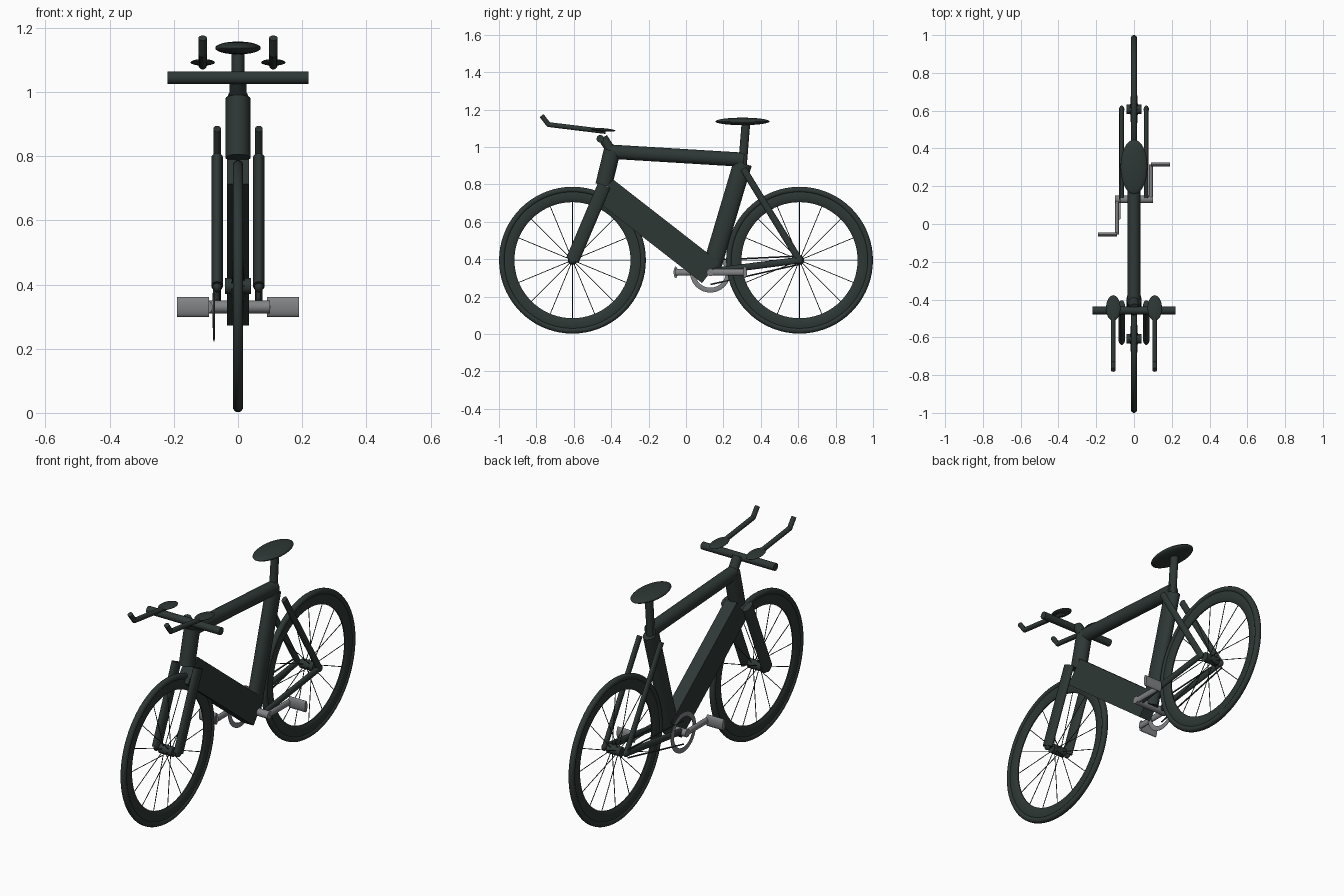
import bpy, bmesh, math
from mathutils import Vector, Matrix

cube = bpy.data.objects.get("Cube")
if cube:
    bpy.data.objects.remove(cube, do_unlink=True)


def material(name, rgb):
    m = bpy.data.materials.new(name)
    m.use_nodes = True
    m.diffuse_color = (*rgb, 1)
    m.node_tree.nodes["Principled BSDF"].inputs["Base Color"].default_value = (*rgb, 1)
    return m


DARK = material("dark green grey", (0.027, 0.039, 0.036))
GREY = material("mid grey", (0.22, 0.225, 0.235))


def finish(name, bm, mat, matrix=Matrix()):
    mesh = bpy.data.meshes.new(name)
    bmesh.ops.recalc_face_normals(bm, faces=bm.faces)
    bm.to_mesh(mesh)
    bm.free()
    mesh.materials.append(mat)
    ob = bpy.data.objects.new(name, mesh)
    bpy.context.collection.objects.link(ob)
    ob.matrix_world = matrix
    bpy.ops.object.select_all(action='DESELECT')
    ob.select_set(True)
    bpy.context.view_layer.objects.active = ob
    bpy.ops.object.shade_smooth_by_angle(angle=math.radians(40))
    return ob


def frame(a, b):
    """Matrix at the middle of a-b: local z along it, local x near world x."""
    z = (b - a).normalized()
    ref = Vector((0, 1, 0)) if abs(z.x) > 0.9 else Vector((1, 0, 0))
    x = (ref - z * ref.dot(z)).normalized()
    y = z.cross(x)
    return Matrix.Translation((a + b) / 2) @ Matrix((x, y, z)).transposed().to_4x4()


def add_rod(bm, a, b, rx, ry, sides, matrix=Matrix()):
    scale = Matrix.Diagonal((rx, ry, (b - a).length, 1))
    bmesh.ops.create_cone(bm, cap_ends=True, segments=sides, radius1=1, radius2=1,
                          depth=1, matrix=matrix @ scale)


def rod(name, a, b, rx, ry=None, mat=DARK, sides=24):
    a, b = Vector(a), Vector(b)
    bm = bmesh.new()
    add_rod(bm, a, b, rx, ry or rx, sides)
    return finish(name, bm, mat, frame(a, b))


def beam(name, a, b, width, depth, mat=DARK):
    a, b = Vector(a), Vector(b)
    bm = bmesh.new()
    bmesh.ops.create_cube(bm, size=1, matrix=Matrix.Diagonal((width, depth, (b - a).length, 1)))
    return finish(name, bm, mat, frame(a, b))


def ellipsoid(name, centre, radii, tilt=0, mat=DARK):
    bm = bmesh.new()
    bmesh.ops.create_uvsphere(bm, u_segments=32, v_segments=16, radius=1,
                              matrix=Matrix.Diagonal((*radii, 1)))
    return finish(name, bm, mat, Matrix.Translation(centre) @ Matrix.Rotation(tilt, 4, 'X'))


def ring(name, centre, major, radial, lateral, mat=DARK, sides=12):
    """Ring about the x axis with an elliptical section."""
    bm = bmesh.new()
    loop = []
    for i in range(sides):
        t = math.tau * (i + 0.5) / sides
        loop.append(bm.verts.new((lateral * math.cos(t), 0, major + radial * math.sin(t))))
    edges = [bm.edges.new((loop[i - 1], loop[i])) for i in range(sides)]
    bmesh.ops.spin(bm, geom=loop + edges, cent=(0, 0, 0), axis=(1, 0, 0),
                   angle=math.tau, steps=72, use_merge=True)
    bmesh.ops.remove_doubles(bm, verts=bm.verts, dist=0.0001)
    return finish(name, bm, mat, Matrix.Translation(centre))


AXLE_Y, AXLE_Z = 0.607, 0.395
CRANK = Vector((0, 0.13, 0.33))

# Wheels
for label, y in (("front", -AXLE_Y), ("rear", AXLE_Y)):
    hub = Vector((0, y, AXLE_Z))
    ring(label + "_tyre", hub, 0.377, 0.016, 0.016)
    ring(label + "_rim", hub, 0.345, 0.036, 0.012)
    rod(label + "_hub", hub - Vector((0.04, 0, 0)), hub + Vector((0.04, 0, 0)), 0.025)
    bm = bmesh.new()
    for i in range(16):
        t = math.tau * i / 16
        start = hub + Vector((0.02 * (-1) ** i, 0, 0))
        end = hub + Vector((0, math.cos(t), math.sin(t))) * 0.32
        add_rod(bm, start, end, 0.002, 0.002, 6, frame(start, end))
    finish(label + "_spokes", bm, DARK)

# Frame tubes
rod("top_tube", (0, -0.40, 0.975), (0, 0.31, 0.932), 0.034, 0.038)
rod("head_tube", (0, -0.44, 0.795), (0, -0.395, 0.98), 0.039, 0.045)
beam("down_tube", (0, -0.435, 0.77), CRANK, 0.068, 0.145)
rod("seat_tube", CRANK, (0, 0.303, 0.913), 0.034, 0.05)

# Fork, stays and the two axles that join them
for label, s in (("left", 1), ("right", -1)):
    x = 0.065 * s
    rod(label + "_fork_leg", (x, -AXLE_Y, AXLE_Z), (x, -0.437, 0.795), 0.018, 0.036)
    rod(label + "_seat_stay", (x, AXLE_Y, AXLE_Z), (x, 0.305, 0.885), 0.012, 0.018)
    rod(label + "_chain_stay", (x, AXLE_Y, AXLE_Z), (x, 0.14, 0.335), 0.012, 0.018)
    for end, y in (("front", -AXLE_Y), ("rear", AXLE_Y)):
        ellipsoid(f"{label}_{end}_dropout", (x, y, AXLE_Z), (0.014, 0.02, 0.02))

# Saddle
rod("seat_post", (0, 0.302, 0.90), (0, 0.32, 1.125), 0.02, 0.023)
ellipsoid("saddle", (0, 0.302, 1.137), (0.071, 0.145, 0.02))

# Handlebar with forearm extensions
rod("stem", (0, -0.39, 0.965), (0, -0.445, 1.05), 0.026)
rod("handlebar", (-0.22, -0.458, 1.044), (0.22, -0.458, 1.044), 0.02)
for label, s in (("left", 1), ("right", -1)):
    x = 0.11 * s
    bend = Vector((x, -0.735, 1.12))
    rod(label + "_extension", (x, -0.43, 1.083), bend, 0.013)
    rod(label + "_grip", bend, (x, -0.772, 1.168), 0.013)
    ellipsoid(label + "_bend", bend, (0.013, 0.013, 0.013))
    ellipsoid(label + "_arm_pad", (x, -0.445, 1.092), (0.038, 0.068, 0.009), math.radians(-4))

# Drivetrain
rod("crank_axle", CRANK - Vector((0.1, 0, 0)), CRANK + Vector((0.1, 0, 0)), 0.02, mat=GREY)
ring("chainring", CRANK - Vector((0.075, 0, 0)), 0.095, 0.014, 0.003, GREY, 8)
for label, s in (("left", 1), ("right", -1)):
    root = CRANK + Vector((0.09 * s, 0, 0))
    tip = root + Vector((0, 0.185 * s, 0))
    rod(label + "_crank_arm", root, tip, 0.011, 0.017, GREY)
    rod(label + "_pedal", tip, tip + Vector((0.1 * s, 0, 0)), 0.011, 0.031, GREY)
    chain_x = -0.075
    rod("chain_" + ("upper" if s > 0 else "lower"), (chain_x, CRANK.y, CRANK.z + 0.065 * s),
        (chain_x, AXLE_Y, AXLE_Z + 0.022 * s), 0.004, sides=8)
